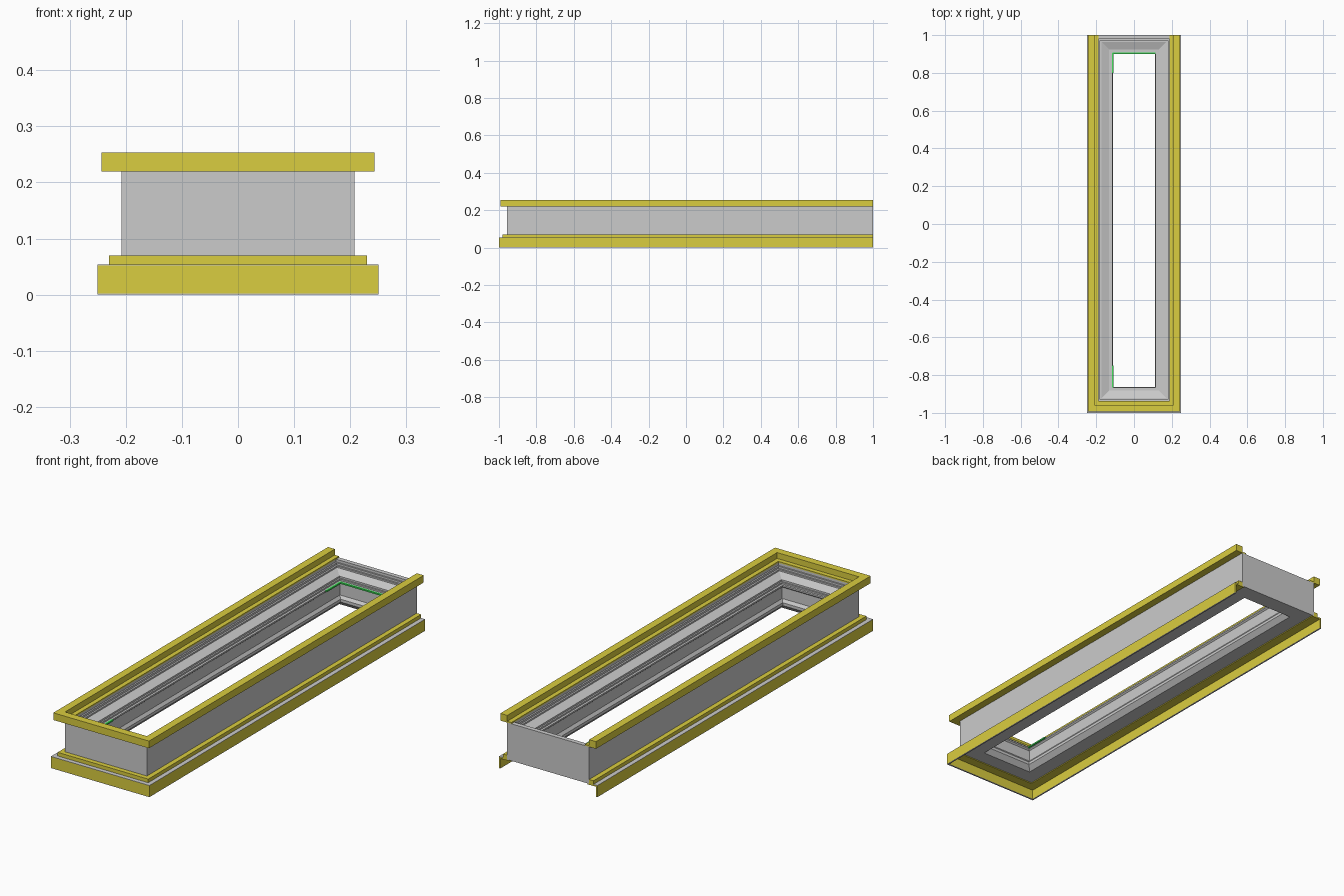
import bpy, bmesh

if "Cube" in bpy.data.objects:
    bpy.data.objects.remove(bpy.data.objects["Cube"])

BACK = 0.792    # back inset line: y = offset + BACK
FRONT = 0.75    # front inset line: y = -(offset + FRONT)


def material(name, rgb):
    m = bpy.data.materials.new(name)
    m.diffuse_color = (*rgb, 1)
    m.use_nodes = True
    m.node_tree.nodes["Principled BSDF"].inputs["Base Color"].default_value = m.diffuse_color
    return m


gold = material("gold", (0.70, 0.61, 0.05))
green = material("green", (0.05, 0.75, 0.1))


def finish(bm, name, mat):
    bmesh.ops.recalc_face_normals(bm, faces=bm.faces)
    me = bpy.data.meshes.new(name)
    bm.to_mesh(me)
    bm.free()
    ob = bpy.data.objects.new(name, me)
    bpy.context.collection.objects.link(ob)
    if mat:
        me.materials.append(mat)
    return ob


def sweep(name, profile, mat=None, closed=False):
    """Sweep an (offset, z) profile round the mitred frame: full ring, or U open at the back."""
    bm = bmesh.new()
    loops = []
    for sx, sy in ((-1, 1), (-1, -1), (1, -1), (1, 1)):
        loop = []
        for d, z in profile:
            y = -(d + FRONT) if sy < 0 else (d + BACK if closed else 1.0)
            loop.append(bm.verts.new((sx * d, y, z)))
        loops.append(loop)
    n = len(profile)
    for i in range(4 if closed else 3):
        a, b = loops[i], loops[(i + 1) % 4]
        for j in range(n):
            k = (j + 1) % n
            bm.faces.new((a[j], a[k], b[k], b[j]))
    if not closed:
        bm.faces.new(loops[0])
        bm.faces.new(loops[3])
    return finish(bm, name, mat)


def rect(d0, d1, z0, z1):
    return [(d0, z0), (d1, z0), (d1, z1), (d0, z1)]


def box(name, lo, hi, mat=None):
    bm = bmesh.new()
    bmesh.ops.create_cube(bm, size=1)
    for v in bm.verts:
        v.co = [(l + h) / 2 + c * (h - l) for l, h, c in zip(lo, hi, v.co)]
    return finish(bm, name, mat)


# Main frame: outer wall, stepped and sloped inner moulding
sweep("frame_body", [
    (0.208, 0.05), (0.208, 0.22), (0.187, 0.22), (0.187, 0.208),
    (0.180, 0.208), (0.180, 0.199), (0.172, 0.199), (0.172, 0.192),
    (0.132, 0.178), (0.132, 0.170), (0.125, 0.170), (0.125, 0.163),
    (0.115, 0.163), (0.115, 0.156), (0.122, 0.150), (0.122, 0.098),
    (0.112, 0.085), (0.112, 0.072), (0.132, 0.05)], closed=True)

# Top trim: raised outer rim and lower inner strip
sweep("top_trim", [
    (0.243, 0.22), (0.243, 0.253), (0.208, 0.253), (0.208, 0.226),
    (0.187, 0.226), (0.187, 0.22)], gold)

# Base trim: skirting board with hollow underside and a small step above
sweep("base_skirt", [
    (0.25, 0.002), (0.25, 0.052), (0.20, 0.052), (0.20, 0.046),
    (0.243, 0.046), (0.243, 0.002)], gold)
sweep("base_step", rect(0.208, 0.23, 0.052, 0.07), gold)

# Grey ledge on top of the skirting and grey lip under it
sweep("base_ledge", rect(0.23, 0.25, 0.052, 0.0535))
sweep("base_lip", rect(0.243, 0.25, 0.0, 0.002))

# Green seal: strip on the back and short pieces at both left corners
box("seal_back", (-0.115, 0.899, 0.158), (0.115, 0.908, 0.1645), green)
box("seal_left_back", (-0.117, 0.80, 0.158), (-0.108, 0.905, 0.1645), green)
box("seal_left_front", (-0.117, -0.865, 0.158), (-0.108, -0.75, 0.1645), green)
